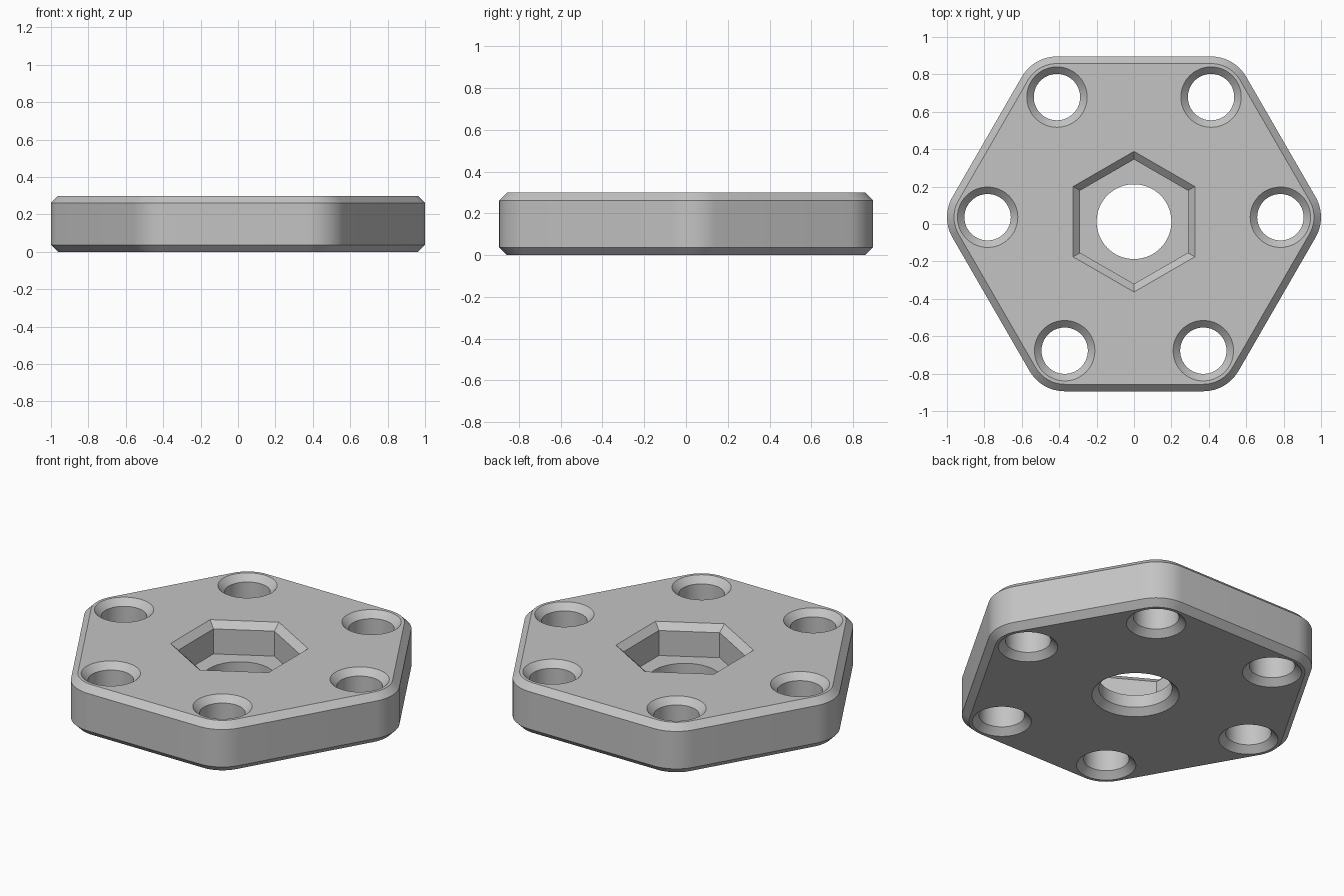
import bpy, bmesh, math
from mathutils import Vector, Matrix

if "Cube" in bpy.data.objects:
    bpy.data.objects.remove(bpy.data.objects["Cube"], do_unlink=True)

HEIGHT = 0.30
BEVEL = 0.0375
FLOOR = 0.1125
CORNER_R = 0.217
CENTRE = Vector((0, 0.0125))

grey = bpy.data.materials.new("plain grey")
grey.use_nodes = True
colour = (0.55, 0.55, 0.55, 1)
grey.diffuse_color = colour
grey.node_tree.nodes["Principled BSDF"].inputs["Base Color"].default_value = colour


def circle(centre, radius, sides, start=0.0):
    return [centre + Vector((math.cos(a), math.sin(a))) * radius
            for a in (start + math.tau * i / sides for i in range(sides))]


def loft(name, rings):
    """Closed solid through a stack of (outline, z) rings."""
    bm = bmesh.new()
    loops = [[bm.verts.new((p.x, p.y, z)) for p in pts] for pts, z in rings]
    n = len(loops[0])
    for low, high in zip(loops, loops[1:]):
        for i in range(n):
            j = (i + 1) % n
            bm.faces.new((low[i], low[j], high[j], high[i]))
    bm.faces.new(loops[0][::-1])
    bm.faces.new(loops[-1])
    mesh = bpy.data.meshes.new(name)
    bm.to_mesh(mesh)
    bm.free()
    mesh.materials.append(grey)
    obj = bpy.data.objects.new(name, mesh)
    bpy.context.collection.objects.link(obj)
    return obj


# Six bolt centres: two of them repeated with threefold symmetry
bolts = []
for k in range(3):
    turn = Matrix.Rotation(math.tau * k / 3, 2)
    for x in (0.412, -0.412):
        bolts.append(CENTRE + turn @ Vector((x, 0.666)))
bolts.sort(key=lambda p: math.atan2(p.y - CENTRE.y, p.x))


def outline(radius, steps=12):
    """Hexagon with round corners about the bolt centres."""
    pts = []
    for i, p in enumerate(bolts):
        before, after = p - bolts[i - 1], bolts[(i + 1) % 6] - p
        a = math.atan2(before.y, before.x) - math.pi / 2
        sweep = before.angle_signed(after)
        for s in range(steps + 1):
            t = a + abs(sweep) * s / steps
            pts.append(p + Vector((math.cos(t), math.sin(t))) * radius)
    return pts


# Plate with bevelled rims
plate = loft("hexagonal_plate", [
    (outline(CORNER_R - BEVEL), 0), (outline(CORNER_R), BEVEL),
    (outline(CORNER_R), HEIGHT - BEVEL), (outline(CORNER_R - BEVEL), HEIGHT)])

OVER = 0.02


def hole(name, centre, radius, top_flare):
    """Round cutter, flared at the bottom and optionally at the top."""
    ring = lambda r: circle(centre, r, 64)
    rings = [(ring(radius + BEVEL + OVER), -OVER), (ring(radius), BEVEL)]
    if top_flare:
        rings += [(ring(radius), HEIGHT - BEVEL),
                  (ring(radius + BEVEL + OVER), HEIGHT + OVER)]
    else:
        rings.append((ring(radius), FLOOR + OVER))
    return loft(name, rings)


# Nut pocket, centre bore and bolt holes
def hexagon(apothem):
    return circle(CENTRE, apothem / math.cos(math.pi / 6), 6, math.pi / 6)


IN_R = 0.288
cutters = [loft("pocket_cutter", [
    (hexagon(IN_R), FLOOR), (hexagon(IN_R), HEIGHT - BEVEL),
    (hexagon(IN_R + BEVEL + OVER), HEIGHT + OVER)])]
cutters.append(hole("bore_cutter", CENTRE, 0.2, False))
cutters += [hole("bolt_cutter", p, 0.124, True) for p in bolts]

bpy.context.view_layer.objects.active = plate
for cutter in cutters:
    cutter.hide_render = True
    mod = plate.modifiers.new("cut", 'BOOLEAN')
    mod.operation = 'DIFFERENCE'
    mod.solver = 'EXACT'
    mod.object = cutter
    bpy.ops.object.modifier_apply(modifier=mod.name)
    bpy.data.objects.remove(cutter, do_unlink=True)

bpy.ops.object.select_all(action='DESELECT')
plate.select_set(True)
bpy.ops.object.shade_smooth_by_angle(angle=math.radians(30))
